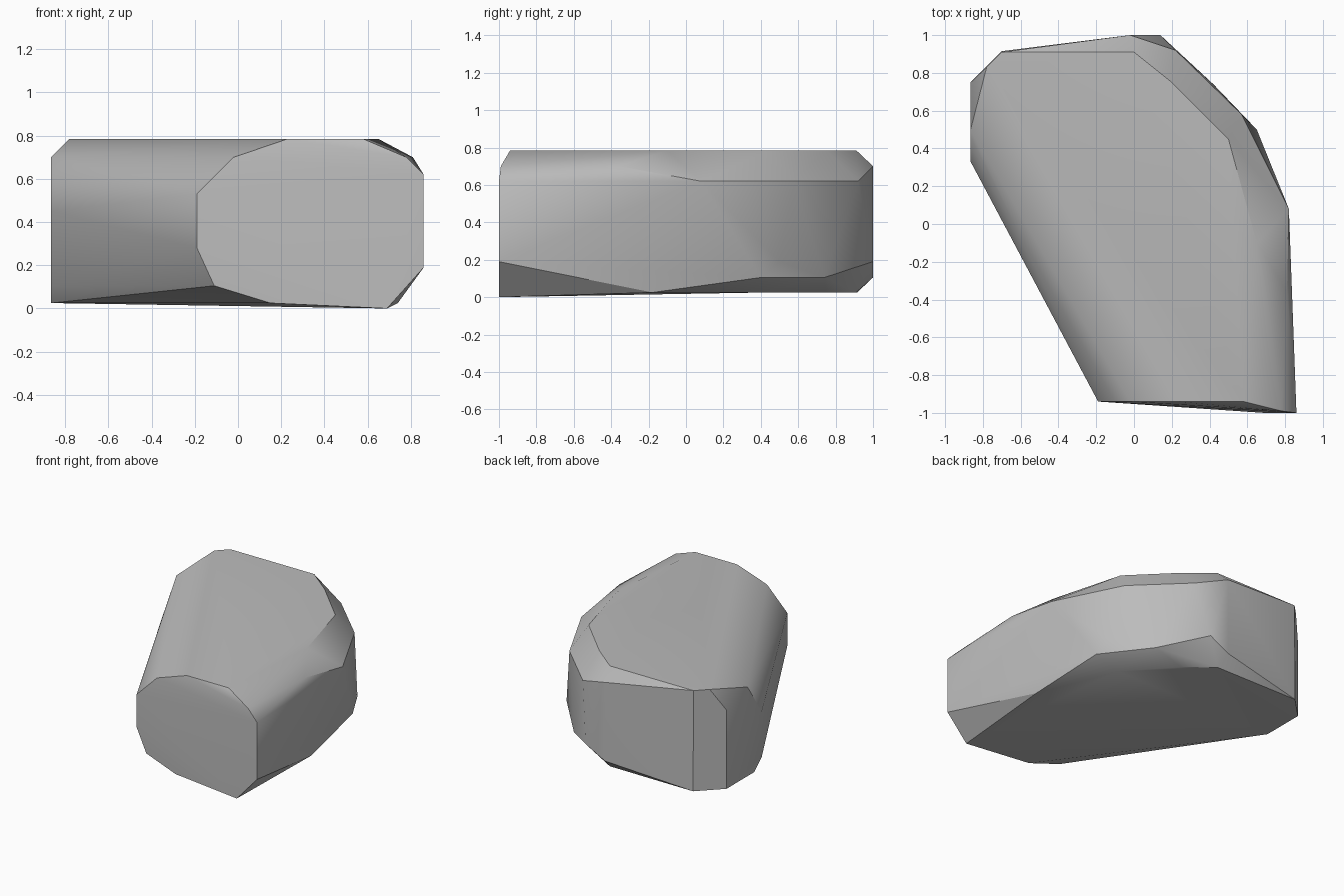
import bpy
import bmesh
import math

# Remove the default cube if present
default_cube = bpy.data.objects.get("Cube")
if default_cube:
    bpy.data.objects.remove(default_cube, do_unlink=True)


def make_material(name, colour):
    material = bpy.data.materials.new(name)
    material.use_nodes = True
    material.diffuse_color = colour
    material.node_tree.nodes["Principled BSDF"].inputs["Base Color"].default_value = colour
    return material


# Corner outlines of the boulder, stacked by height
LEFT = -.865
FRONT = -.94
layers = {
    # flat crown
    .785: [(-.78, .83), (-.7, .91), (0, .91), (.2, .75), (.5, .45),
           (.65, -.1), (.58, FRONT), (.23, FRONT)],
    # worn upper shoulder
    .7: [(LEFT, .5), (-.02, 1), (-.02, FRONT), (.81, -.36), (.78, -.99)],
    .62: [(LEFT, .75), (.22, .92), (.57, .58), (.82, .08), (.86, -1)],
    # widest part of the sides
    .53: [(-.19, FRONT)],
    .45: [(LEFT, .33)],
    .28: [(-.19, FRONT)],
    .19: [(.65, .5), (.14, 1), (.86, -1)],
    # lower chamfer
    .105: [(.68, .4), (.42, .74), (-.02, 1), (-.11, FRONT), (LEFT, .33)],
    # underside, tipped slightly down to one front corner
    .025: [(LEFT, .75), (LEFT, .42), (-.7, .915), (0, .91), (.2, .75),
           (.5, .42), (.74, -.18), (.15, -.96)],
    0: [(.69, -1)],
}

# Wrap the outlines in one convex skin
bm = bmesh.new()
for height, outline in layers.items():
    for x, y in outline:
        bm.verts.new((x, y, height))
hull = bmesh.ops.convex_hull(bm, input=bm.verts[:])
unused = set(hull["geom_interior"]) | set(hull["geom_unused"])
loose = [item for item in unused if isinstance(item, bmesh.types.BMVert)]
bmesh.ops.delete(bm, geom=loose, context="VERTS")

# Merge nearly flat triangles into broad facets
bmesh.ops.dissolve_limit(bm, angle_limit=math.radians(2),
                         verts=bm.verts[:], edges=bm.edges[:])
bmesh.ops.recalc_face_normals(bm, faces=bm.faces[:])

mesh = bpy.data.meshes.new("boulder")
bm.to_mesh(mesh)
bm.free()
mesh.materials.append(make_material("stone_grey", (.5, .5, .5, 1)))

boulder = bpy.data.objects.new("boulder", mesh)
bpy.context.collection.objects.link(boulder)

# Soft shading with crisp edges where facets meet steeply
bpy.ops.object.select_all(action="DESELECT")
boulder.select_set(True)
bpy.context.view_layer.objects.active = boulder
bpy.ops.object.shade_smooth_by_angle(angle=math.radians(30))
